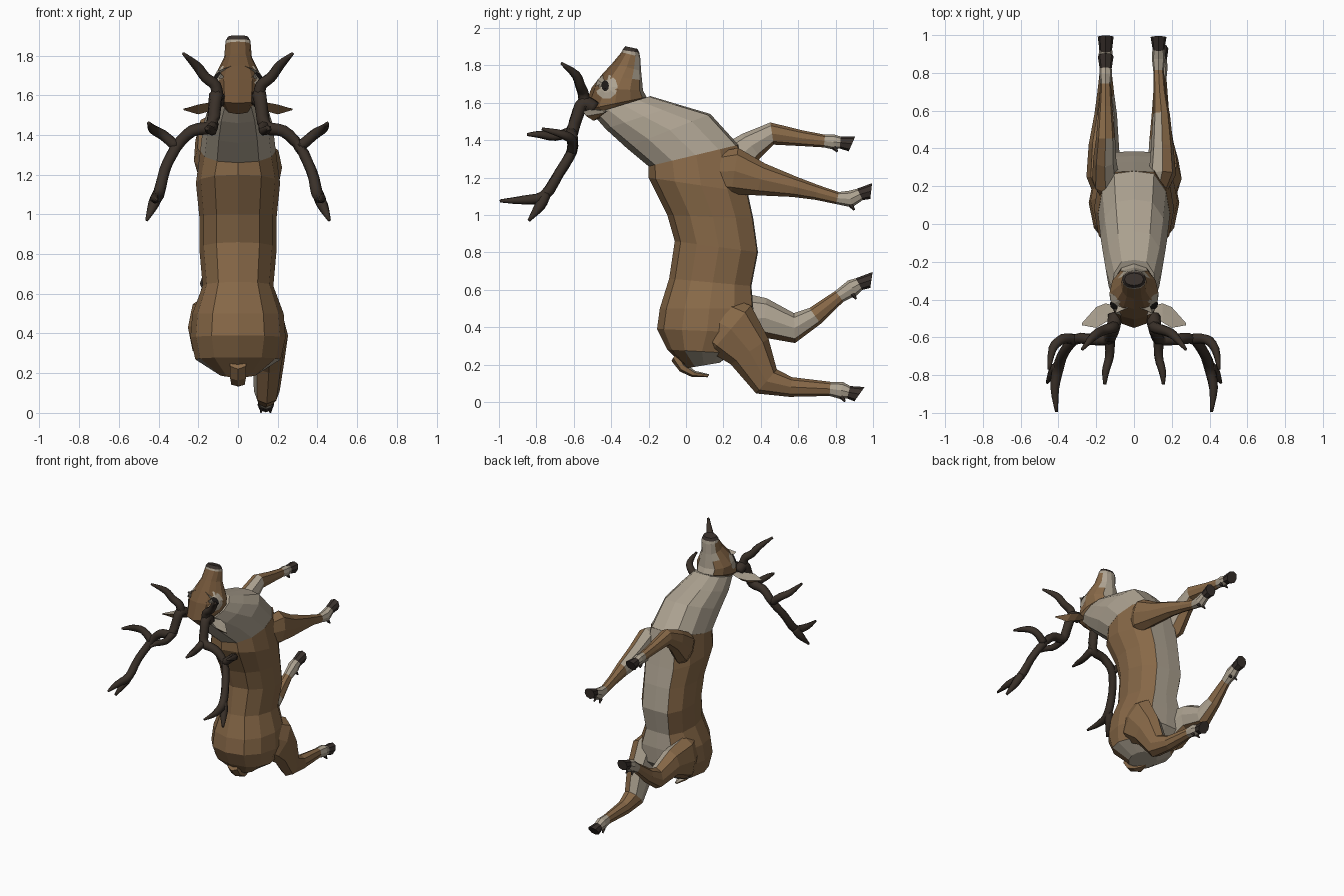
import bpy, bmesh, math
from mathutils import Vector
from mathutils.bvhtree import BVHTree

if "Cube" in bpy.data.objects:
    bpy.data.objects.remove(bpy.data.objects["Cube"])


def material(name, col):
    m = bpy.data.materials.new(name)
    m.diffuse_color = (*col, 1)
    m.use_nodes = True
    m.node_tree.nodes["Principled BSDF"].inputs["Base Color"].default_value = m.diffuse_color
    return m


BROWN, CREAM, DARK, HORN, HOOF, BLACK = range(6)
MATS = [material("brown fur", (.245, .14, .064)),
        material("cream fur", (.42, .365, .285)),
        material("dark brown fur", (.165, .09, .04)),
        material("antler brown", (.042, .03, .022)),
        material("hoof grey", (.04, .03, .025)),
        material("eye black", (.012, .01, .009))]


def finish(name, bm):
    bmesh.ops.recalc_face_normals(bm, faces=bm.faces)
    me = bpy.data.meshes.new(name)
    bm.to_mesh(me)
    bm.free()
    for m in MATS:
        me.materials.append(m)
    ob = bpy.data.objects.new(name, me)
    bpy.context.collection.objects.link(ob)
    return ob


def loft(name, rings, n, paint):
    """Skin rings of points; paint(segment, side) gives the colour, caps use side -1."""
    bm = bmesh.new()
    vs = [[bm.verts.new(p) for p in r] for r in rings]
    for i in range(len(vs) - 1):
        for j in range(n):
            k = (j + 1) % n
            f = bm.faces.new((vs[i][j], vs[i][k], vs[i + 1][k], vs[i + 1][j]))
            f.material_index = paint(i, j)
    for r, i in ((vs[0], 0), (vs[-1], len(vs) - 2)):
        bm.faces.new(r).material_index = paint(i, -1)
    return finish(name, bm)


def section(a, b, w, n, x=0, flat=1, power=.85):
    """Rounded ring between two (y, z) points, half width w, side 0 at b; flat > 1 squares b."""
    out = []
    for j in range(n):
        t = 2 * math.pi * j / n
        c, s = math.cos(t), math.sin(t)
        s = math.copysign(abs(s) ** power, s)
        u = min(1, (1 + c) / 2 * flat)
        out.append((x + w * s, a[0] + (b[0] - a[0]) * u, a[1] + (b[1] - a[1]) * u))
    return out


# Torso: back point, belly point, half width
N = 12
torso = [((.0, .18), (.18, .21), .1), ((-.1, .28), (.25, .26), .215),
         ((-.155, .39), (.35, .37), .24), ((-.14, .5), (.36, .5), .23),
         ((-.09, .66), (.35, .62), .178), ((-.06, .86), (.385, .8), .195),
         ((-.1, 1.0), (.36, .98), .195), ((-.2, 1.2), (.33, 1.12), .212),
         ((-.2, 1.26), (.28, 1.375), .19)]


def torso_paint(i, j):
    if i == 0:
        return BROWN if j in (4, 5, 6, 7) else CREAM
    return CREAM if j in (0, 11) else BROWN


loft("torso", [section(a, b, w, N, flat=1.06) for a, b, w in torso], N, torso_paint)

# Neck
neck = [torso[-1], ((-.32, 1.36), (.13, 1.54), .175),
        ((-.43, 1.46), (-.04, 1.59), .152), ((-.5, 1.54), (-.19, 1.635), .118)]
loft("neck", [section(a, b, w, N, flat=1.04) for a, b, w in neck], N, lambda i, j: CREAM)

# Head with pale chin and muzzle band, darker forehead and dark nose
head = [((-.49, 1.505), (-.24, 1.61), .08), ((-.55, 1.56), (-.21, 1.63), .12),
        ((-.505, 1.68), (-.23, 1.665), .13), ((-.45, 1.75), (-.235, 1.72), .098),
        ((-.395, 1.81), (-.24, 1.77), .07), ((-.345, 1.87), (-.245, 1.845), .064),
        ((-.34, 1.882), (-.25, 1.868), .062), ((-.325, 1.902), (-.26, 1.888), .05)]


def head_paint(i, j):
    if i >= 6:
        return HOOF
    if i == 5 or j in (0, 11) or (i >= 3 and j in (1, 10)):
        return CREAM
    return DARK if j in (4, 5, 6, 7) else BROWN


head_ob = loft("head", [section(a, b, w, N) for a, b, w in head], N, head_paint)
tree = BVHTree.FromPolygons([v.co for v in head_ob.data.vertices],
                            [p.vertices[:] for p in head_ob.data.polygons])


def patch(name, side, y, z, ry, rz, lift, mat):
    """Thin disc laid on the side of the head."""
    bm = bmesh.new()

    def drop(k, t):
        o = Vector((side, y + k * ry * math.cos(t), z + k * rz * math.sin(t)))
        hit = tree.ray_cast(o, Vector((-side, 0, 0)))[0]
        return bm.verts.new((hit.x + side * lift if hit else side * .1, o.y, o.z))
    mid = drop(0, 0)
    rings = [[drop(k, j * math.pi / 5) for j in range(10)] for k in (.5, 1)]
    for j in range(10):
        k = (j + 1) % 10
        bm.faces.new((mid, rings[0][j], rings[0][k]))
        bm.faces.new((rings[0][j], rings[1][j], rings[1][k], rings[0][k]))
    ob = finish(name, bm)
    for p in ob.data.polygons:
        p.material_index = mat
        if p.normal.x * side < 0:
            p.flip()


def tube(name, pts, radii, mat, n=6, steps=1):
    """Tapered tube along a 3D path, rounded by a spline when steps > 1."""
    key = [Vector((*p, r)) for p, r in zip(pts, radii)]
    path = []
    for i in range(len(key) - 1):
        a, b = key[i], key[i + 1]
        ta = (b - key[max(i - 1, 0)]) / 2
        tb = (key[min(i + 2, len(key) - 1)] - a) / 2
        for q in range(steps):
            t = q / steps
            path.append(a * (2 * t**3 - 3 * t**2 + 1) + ta * (t**3 - 2 * t**2 + t)
                        + b * (3 * t**2 - 2 * t**3) + tb * (t**3 - t**2))
    path.append(key[-1])
    rings = []
    for i, p in enumerate(path):
        d = (path[min(i + 1, len(path) - 1)] - path[max(i - 1, 0)]).to_3d().normalized()
        q = Vector((0, 0, 1)).rotation_difference(d)
        rings.append([p.to_3d() + q @ Vector((p.w * math.cos(2 * math.pi * j / n),
                                              p.w * math.sin(2 * math.pi * j / n), 0))
                      for j in range(n)])
    return loft(name, rings, n, lambda i, j: mat)


# Antler beam and tines for the +x side
ANTLER = {
    "beam": ([(.1, -.49, 1.57), (.11, -.55, 1.6), (.12, -.585, 1.52), (.14, -.61, 1.44),
              (.23, -.61, 1.42), (.31, -.61, 1.34), (.37, -.68, 1.22), (.4, -.76, 1.1),
              (.42, -.87, 1.08), (.41, -.995, 1.075)],
             [.04, .036, .033, .034, .031, .029, .028, .03, .024, .008]),
    "brow_tine": ([(.105, -.54, 1.58), (.115, -.55, 1.65), (.165, -.565, 1.69),
                   (.21, -.59, 1.75), (.275, -.665, 1.81)], [.033, .03, .027, .024, .008]),
    "front_tine": ([(.13, -.6, 1.45), (.13, -.7, 1.42), (.15, -.78, 1.43),
                    (.155, -.85, 1.43)], [.03, .024, .02, .008]),
    "outer_tine": ([(.31, -.61, 1.34), (.38, -.61, 1.4), (.43, -.66, 1.43),
                    (.45, -.77, 1.46)], [.029, .027, .023, .008]),
    "lower_tine": ([(.4, -.75, 1.11), (.425, -.78, 1.05), (.46, -.84, .97)],
                   [.028, .029, .008])}

for s, side in ((1, "right"), (-1, "left")):
    for part, (pts, radii) in ANTLER.items():
        ob = tube(f"antler_{part}_{side}", [(s * x, y, z) for x, y, z in pts], radii,
                  HORN, 7, 3)
        ob.data.polygons.foreach_set("use_smooth", [True] * len(ob.data.polygons))
    patch(f"eye_patch_{side}", s, -.425, 1.685, .06, .066, .004, CREAM)
    patch(f"eye_{side}", s, -.432, 1.69, .02, .029, .009, BLACK)
    # Ear: leaf of flat rings, pale on the upper side, brown towards the front
    ear = [(.08, -.46, 1.56, .02), (.15, -.47, 1.555, .05), (.2, -.495, 1.545, .055),
           (.275, -.53, 1.53, .006)]
    loft(f"ear_{side}", [[(s * x, y - r, z + r * .15), (s * x, y, z - r * .75),
                          (s * x, y + r, z), (s * x, y, z + .003)] for x, y, z, r in ear], 4,
         lambda i, j: CREAM if j in (2, 3) else BROWN)


def leg(name, s, path, inner, fetlock, sole):
    """Leg from (x, y, z, in-plane radius, half width); pale inside, ends in a hoof sole."""
    n, rings = 8, []
    for i, (x, y, z, r, w) in enumerate(path):
        a, b = path[max(i - 1, 0)], path[min(i + 1, len(path) - 1)]
        d = Vector((b[1] - a[1], b[2] - a[2])).normalized()
        u = Vector((-d.y, d.x)) * r
        rings.append(section((y - u.x, z - u.y), (y + u.x, z + u.y), w, n, s * x))
    rings.append(section(*sole, .042, n, s * path[-1][0]))

    def paint(i, j):
        if i >= fetlock + 2:
            return HOOF
        if i >= fetlock:
            return CREAM
        inside = (5, 6, 7) if s > 0 else (0, 1, 2)
        return CREAM if i < inner and j in inside else BROWN
    loft(name, rings, n, paint)
    # Dew claws behind the fetlock
    x, y, z, r, w = path[fetlock + 1]
    for e in (-1, 1):
        tube(f"{name}_dew_claw_{'outer' if e > 0 else 'inner'}",
             [(s * x + e * .02, y, z - r * .7), (s * x + e * .024, y + .02, z - r * 1.3)],
             [.014, .005], HOOF, 5)


leg("front_leg_right", 1,
    [(.12, .14, 1.23, .1, .04), (.15, .26, 1.235, .125, .072), (.15, .4, 1.19, .088, .06),
     (.145, .58, 1.15, .055, .045), (.135, .7, 1.12, .04, .033), (.13, .81, 1.09, .033, .028),
     (.13, .88, 1.085, .045, .036), (.13, .93, 1.11, .034, .032)], 3, 5,
    ((.985, 1.085), (.995, 1.17)))
leg("front_leg_left", -1,
    [(.12, .14, 1.2, .1, .04), (.15, .24, 1.27, .115, .072), (.155, .35, 1.37, .08, .06),
     (.15, .46, 1.435, .06, .05), (.15, .62, 1.41, .042, .036), (.15, .74, 1.395, .034, .028),
     (.15, .79, 1.39, .04, .034), (.15, .825, 1.387, .032, .032)], 3, 5,
    ((.87, 1.34), (.905, 1.42)))
leg("hind_leg_right", 1,
    [(.13, .13, .45, .14, .07), (.16, .24, .39, .165, .092), (.155, .34, .27, .122, .08),
     (.145, .43, .11, .085, .065), (.14, .56, .08, .053, .048), (.14, .77, .07, .038, .032),
     (.14, .83, .062, .046, .038), (.14, .87, .052, .034, .034)], 3, 5,
    ((.9, .003), (.955, .08)))
leg("hind_leg_left", -1,
    [(.13, .12, .45, .14, .07), (.16, .25, .43, .165, .092), (.16, .42, .45, .105, .08),
     (.15, .58, .395, .08, .06), (.15, .69, .46, .052, .045), (.15, .82, .565, .036, .03),
     (.15, .89, .61, .046, .038), (.15, .925, .63, .036, .034)], 4, 5,
    ((.985, .61), (.998, .695)))

# Tail: brown outside, pale underneath
tail = [(-.06, .25, .03, .045), (-.02, .185, .022, .045), (.04, .15, .016, .038),
        (.12, .14, .008, .01)]
loft("tail", [section((y - r * .6, z - r), (y + r * .6, z + r), w, 6)
              for y, z, r, w in tail], 6, lambda i, j: CREAM if j in (0, 5) else BROWN)
